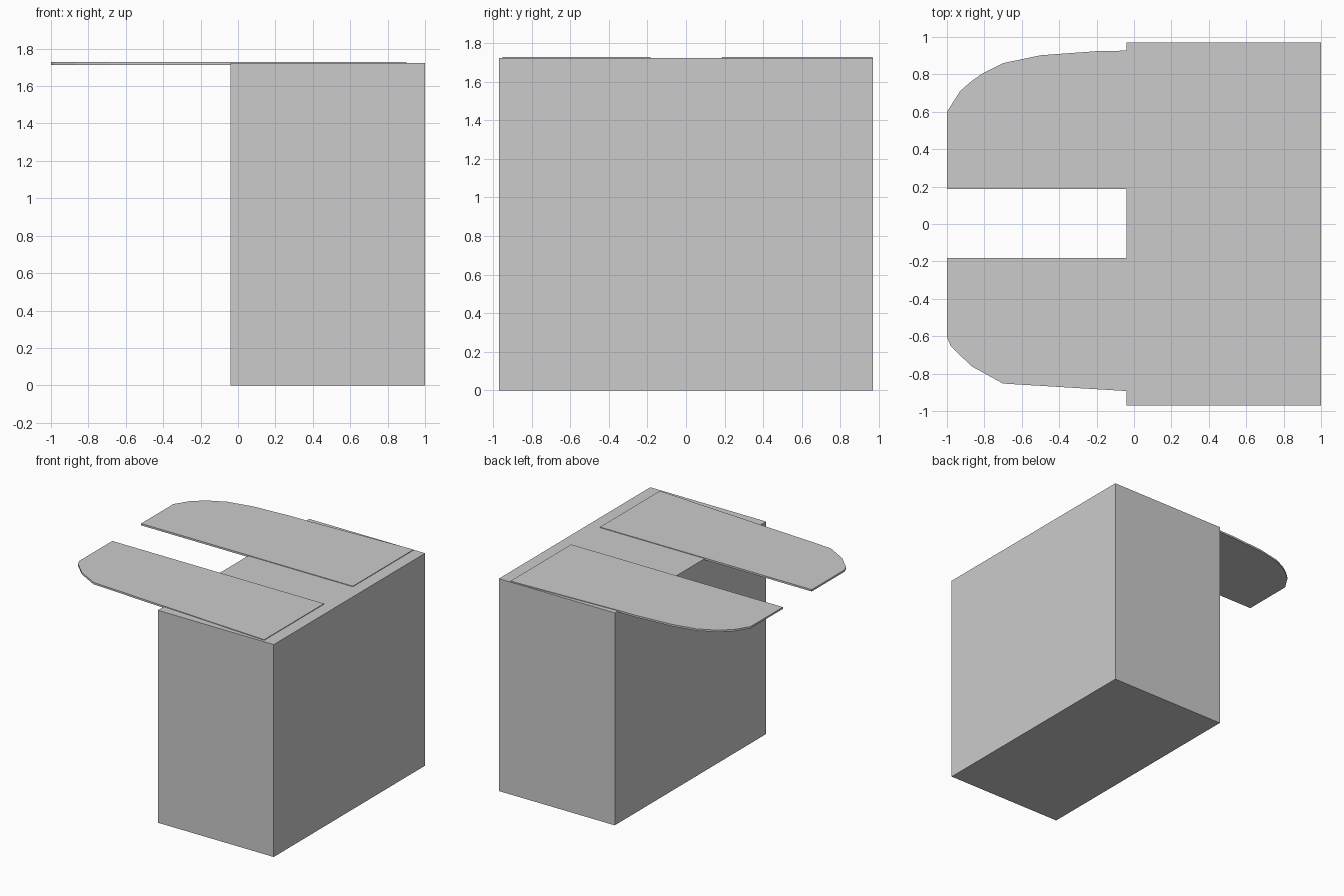
import bpy, bmesh

if "Cube" in bpy.data.objects:
    bpy.data.objects.remove(bpy.data.objects["Cube"])


def prism(name, outline, z0, z1):
    """Extrude a flat outline from z0 up to z1."""
    bm = bmesh.new()
    face = bm.faces.new([bm.verts.new((x, y, z0)) for x, y in outline])
    ext = bmesh.ops.extrude_face_region(bm, geom=[face], use_keep_orig=True)
    verts = [g for g in ext["geom"] if isinstance(g, bmesh.types.BMVert)]
    bmesh.ops.translate(bm, vec=(0, 0, z1 - z0), verts=verts)
    bmesh.ops.recalc_face_normals(bm, faces=bm.faces)
    mesh = bpy.data.meshes.new(name)
    bm.to_mesh(mesh)
    bm.free()
    obj = bpy.data.objects.new(name, mesh)
    bpy.context.collection.objects.link(obj)
    return obj


# Solid block
prism("main_block", [(-0.04, -0.97), (1, -0.97), (1, 0.97), (-0.04, 0.97)], 0, 1.723)

# Thin overhanging plates, let slightly into the block top
PLATE_Z = (1.713, 1.728)
prism("back_plate", [(0.9, 0.187), (0.9, 0.965), (-0.04, 0.927), (-0.2, 0.924),
                     (-0.5, 0.902), (-0.7, 0.86), (-0.81, 0.805), (-0.87, 0.763),
                     (-0.93, 0.71), (-1, 0.6), (-1, 0.187)], *PLATE_Z)
prism("front_plate", [(0.9, -0.183), (-1, -0.183), (-1, -0.605), (-0.98, -0.652),
                      (-0.87, -0.76), (-0.7, -0.853), (0.9, -0.95)], *PLATE_Z)
